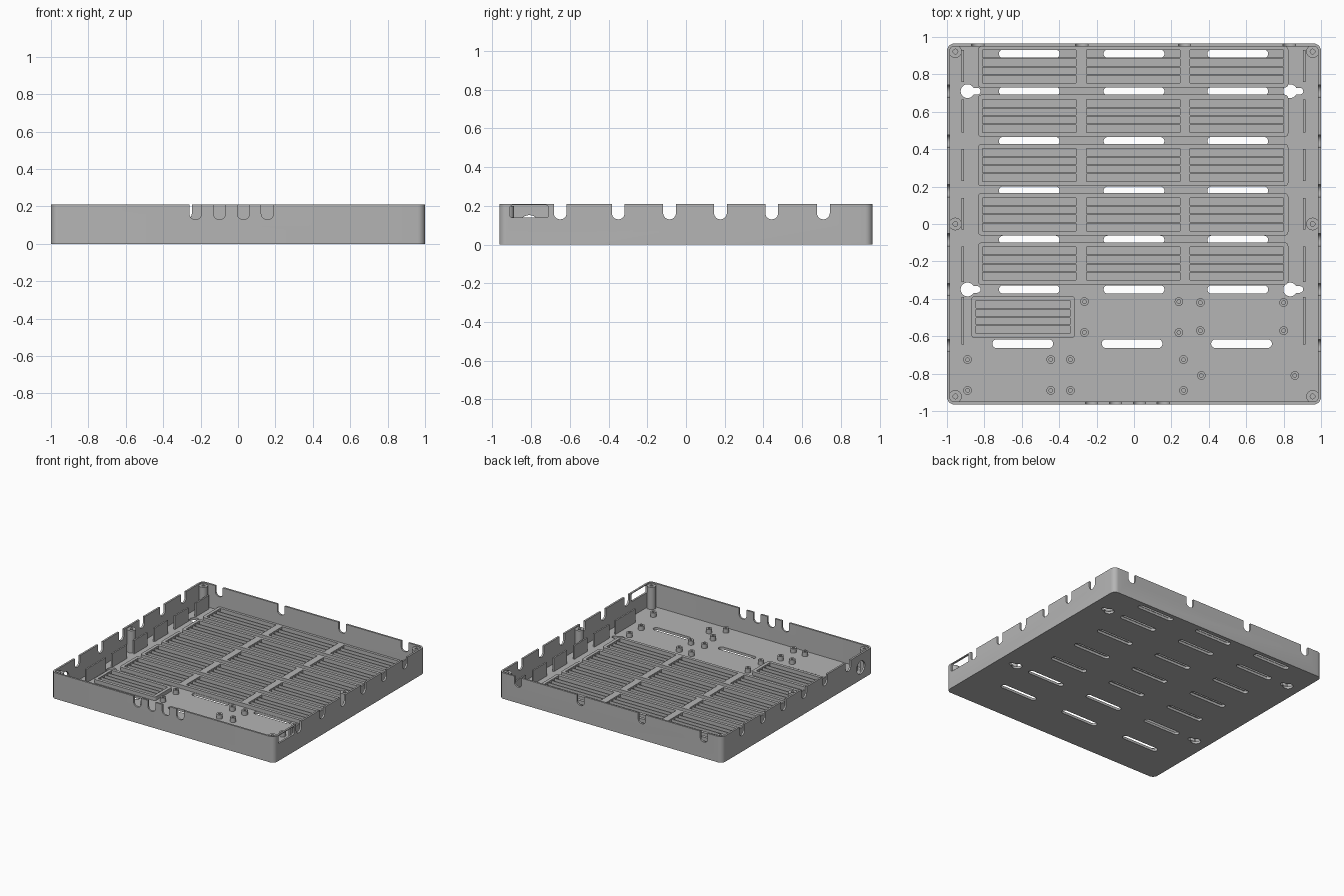
import bpy, bmesh
from math import pi, sin, cos, asin
from mathutils import Matrix

cube = bpy.data.objects.get("Cube")
if cube:
    bpy.data.objects.remove(cube, do_unlink=True)

grey = bpy.data.materials.new("mid_grey_plastic")
grey.use_nodes = True
grey.diffuse_color = (0.46, 0.46, 0.46, 1)
grey.node_tree.nodes["Principled BSDF"].inputs["Base Color"].default_value = grey.diffuse_color

FLOOR, RIM, TRAY = 0.02, 0.21, 0.05
HX, HY, WALL = 1.0, 0.965, 0.015
ACROSS_X = Matrix(((0, 0, 1, 0), (1, 0, 0, 0), (0, 1, 0, 0), (0, 0, 0, 1)))
ACROSS_Y = Matrix.Rotation(pi / 2, 4, 'X')


# Outline helpers
def rounded(x0, x1, y0, y1, r=0.0, n=6):
    if r == 0:
        return [(x0, y0), (x1, y0), (x1, y1), (x0, y1)]
    corners = ((x1 - r, y1 - r), (x0 + r, y1 - r), (x0 + r, y0 + r), (x1 - r, y0 + r))
    pts = []
    for k, (cx, cy) in enumerate(corners):
        for i in range(n + 1):
            a = (k + i / n) * pi / 2
            p = (cx + r * cos(a), cy + r * sin(a))
            if not pts or abs(p[0] - pts[-1][0]) + abs(p[1] - pts[-1][1]) > 1e-5:
                pts.append(p)
    if abs(pts[0][0] - pts[-1][0]) + abs(pts[0][1] - pts[-1][1]) < 1e-5:
        pts.pop()
    return pts


def circle(x, y, r, n=20):
    return [(x + r * cos(2 * pi * i / n), y + r * sin(2 * pi * i / n)) for i in range(n)]


def slot(x, y, length, width):
    return rounded(x - length / 2, x + length / 2, y - width / 2, y + width / 2, width / 2 - 1e-4)


def keyhole(x, y, r, reach, half):
    a0 = asin(half / r)
    pts = [(x + r * cos(a), y + r * sin(a))
           for a in (a0 + (2 * pi - 2 * a0) * i / 18 for i in range(19))]
    return pts + [(x + reach - half + half * cos(a), y + half * sin(a))
                  for a in (-pi / 2 + pi * i / 6 for i in range(7))]


# Extrude outlines, with inner ones as holes, into a solid mesh
def plate(name, outlines, z0, z1, turn=Matrix()):
    curve = bpy.data.curves.new(name, 'CURVE')
    curve.dimensions, curve.fill_mode = '2D', 'BOTH'
    curve.extrude = (z1 - z0) / 2
    for pts in outlines:
        s = curve.splines.new('POLY')
        s.points.add(len(pts) - 1)
        for p, (x, y) in zip(s.points, pts):
            p.co = (x, y, 0, 1)
        s.use_cyclic_u = True
    temp = bpy.data.objects.new(name + "_outline", curve)
    bpy.context.collection.objects.link(temp)
    deps = bpy.context.evaluated_depsgraph_get()
    mesh = bpy.data.meshes.new_from_object(temp.evaluated_get(deps))
    bpy.data.objects.remove(temp, do_unlink=True)
    mesh.name = name
    bm = bmesh.new()
    bm.from_mesh(mesh)
    bmesh.ops.remove_doubles(bm, verts=bm.verts, dist=1e-5)
    bmesh.ops.translate(bm, verts=bm.verts, vec=(0, 0, (z0 + z1) / 2))
    bm.transform(turn)
    bmesh.ops.recalc_face_normals(bm, faces=bm.faces)
    bm.to_mesh(mesh)
    bm.free()
    mesh.materials.clear()
    mesh.materials.append(grey)
    obj = bpy.data.objects.new(name, mesh)
    bpy.context.collection.objects.link(obj)
    return obj


def cut(target, outlines, z0, z1, turn):
    cutter = plate("cutter", outlines, z0, z1, turn)
    cutter.hide_render = True
    mod = target.modifiers.new("cut", 'BOOLEAN')
    mod.operation, mod.solver, mod.object = 'DIFFERENCE', 'EXACT', cutter
    bpy.context.view_layer.update()
    deps = bpy.context.evaluated_depsgraph_get()
    mesh = bpy.data.meshes.new_from_object(target.evaluated_get(deps))
    target.modifiers.clear()
    target.data = mesh
    bpy.data.objects.remove(cutter, do_unlink=True)


def notches(centres):
    return [rounded(c - 0.033, c + 0.033, 0.13, 0.4, 0.032) for c in centres]


# Outer walls with cable notches, a side window and a round port
inner = rounded(-HX + WALL, HX - WALL, -HY + WALL, HY - WALL, 0.025)
walls = plate("outer_walls", [rounded(-HX, HX, -HY, HY, 0.04), inner], 0, RIM)
gaps = (0.71, 0.443, 0.178, -0.085, -0.35)
cut(walls, notches(gaps + (-0.65,)), -1.1, 1.1, ACROSS_X)
cut(walls, notches((-0.227, -0.099, 0.029, 0.157)), 0.9, 1.1, ACROSS_Y)
cut(walls, notches((-0.835, -0.28, 0.27, 0.83)), -1.1, -0.9, ACROSS_Y)
cut(walls, [rounded(-0.91, -0.71, 0.14, 0.203, 0.012)], 0.9, 1.1, ACROSS_X)
cut(walls, [circle(-0.81, 0.1, 0.052, 28)], -1.1, -0.9, ACROSS_X)

# Floor with strap slots and mounting keyholes
holes = [slot(x, y, 0.325, 0.045) for y in (0.91,) + gaps for x in (-0.56, 0, 0.555)]
holes += [slot(x, -0.64, 0.325, 0.047) for x in (-0.595, -0.01, 0.575)]
holes += [keyhole(x, y, 0.037, 0.07, 0.018) for x in (-0.89, 0.835) for y in (0.71, -0.35)]
plate("floor", [inner] + holes, 0, FLOOR)


# Trays: frames with open bays crossed by thin ribs
def tray(name, outer, bays, y0, y1):
    margin = 0.025
    frame = rounded(outer[0], outer[1], y0 - margin, min(y1 + margin, HY - WALL), 0.02)
    plate(name + "_frame", [frame] + [rounded(a, b, y0, y1) for a, b in bays], FLOOR, TRAY)
    ribs = []
    for a, b in bays:
        for k in (1, 2, 3):
            y = y0 + (y1 - y0) * k / 4
            ribs.append(rounded(a, b, y - 0.004, y + 0.004))
    plate(name + "_ribs", ribs, FLOOR, TRAY - 0.004)


bays = ((-0.81, -0.31), (-0.255, 0.245), (0.3, 0.8))
for i in range(5):
    top = 0.93 - 0.2635 * i
    tray(f"tray_{i + 1}", (-0.835, 0.825), bays, top - 0.176, top)
tray("short_tray", (-0.87, -0.315), ((-0.845, -0.342),), -0.585, -0.41)

# Thin upright panels along both sides
spans = ((0.76, 0.93), (0.49, 0.665), (0.23, 0.40), (-0.03, 0.14), (-0.31, -0.12), (-0.645, -0.39))
for name, x in (("left_panels", 0.91), ("right_panels", -0.915)):
    plate(name, [rounded(x - 0.006, x + 0.006, a, b) for a, b in spans], FLOOR, 0.13)

# Screw posts at corners and mid sides
posts = []
for x in (-0.955, 0.955):
    for y in (-0.922, 0, 0.922):
        posts += [circle(x, y, 0.034), circle(x, y, 0.013, 12)]
plate("screw_posts", posts, FLOOR, 0.2)

# Small board standoffs
grids = (((-0.265, 0.24), (-0.415, -0.58)), ((0.355, 0.8), (-0.42, -0.57)),
         ((-0.89, -0.445, -0.34, 0.265), (-0.725, -0.89)), ((0.36, 0.86), (-0.81,)))
rings = []
for xs, ys in grids:
    for x in xs:
        for y in ys:
            rings += [circle(x, y, 0.023, 16), circle(x, y, 0.01, 10)]
plate("standoffs", rings, FLOOR, 0.055)

# Smooth curved sides, keep edges crisp
bpy.ops.object.select_all(action='DESELECT')
for obj in bpy.context.collection.objects:
    if obj.type == 'MESH' and grey.name in obj.data.materials:
        obj.select_set(True)
        bpy.context.view_layer.objects.active = obj
bpy.ops.object.shade_smooth_by_angle(angle=pi / 6)
